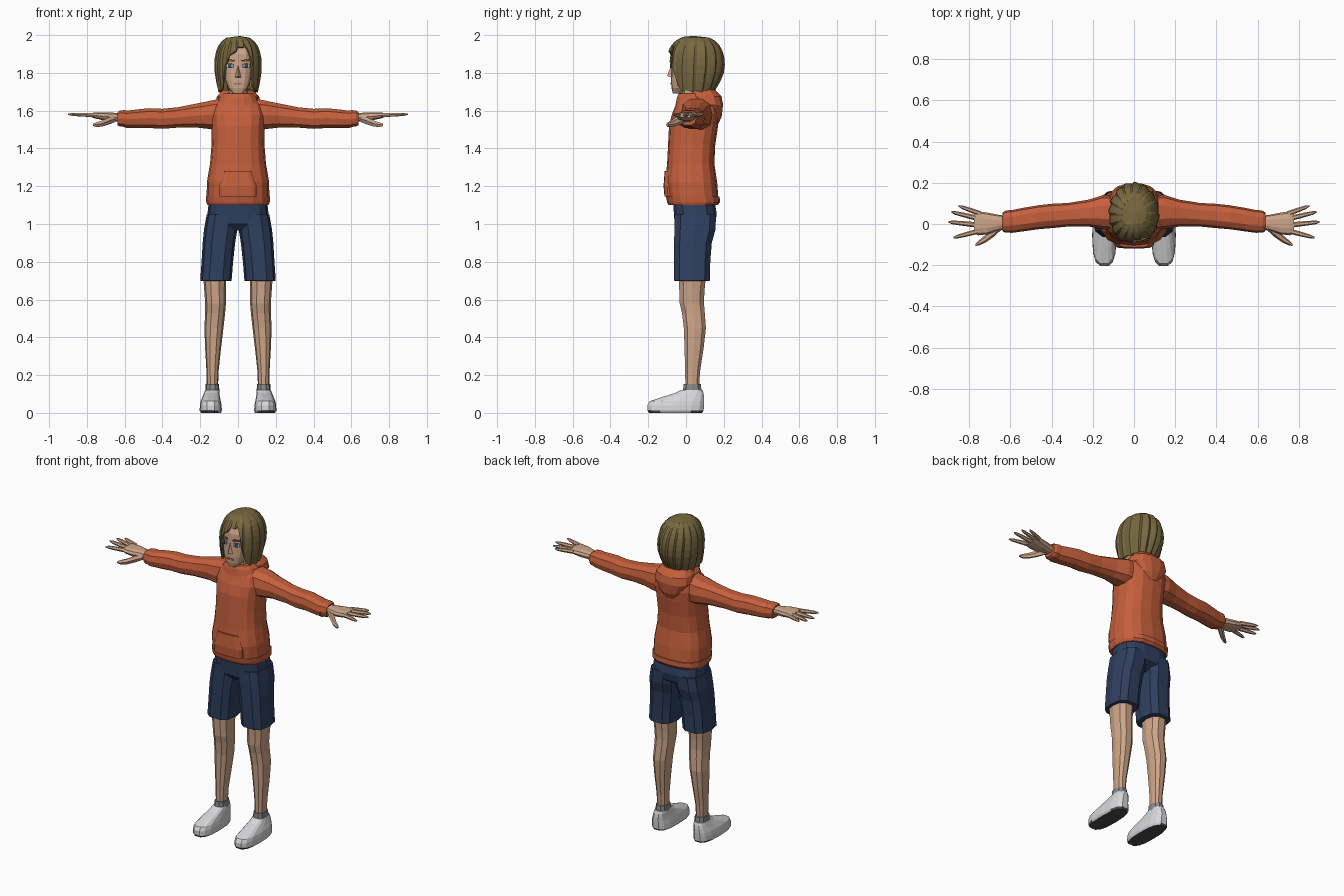
import bpy, bmesh, math
from mathutils import Matrix

def mat(name, r, g, b):
    m = bpy.data.materials.new(name)
    m.diffuse_color = (r, g, b, 1)
    return m

ORANGE = mat("orange cloth", 0.56, 0.115, 0.045)
NAVY = mat("navy cloth", 0.028, 0.05, 0.115)
SKIN = mat("skin", 0.62, 0.38, 0.25)
HAIR = mat("dark blond hair", 0.19, 0.14, 0.05)
SHOE = mat("light grey shoe", 0.68, 0.68, 0.70)
SOCK = mat("grey sock", 0.25, 0.25, 0.26)
SOLE = mat("dark sole", 0.07, 0.07, 0.075)
WHITE = mat("eye white", 0.65, 0.63, 0.62)
BLUE = mat("eye blue", 0.04, 0.06, 0.13)
LIP = mat("lip", 0.38, 0.17, 0.12)

def finish(name, bm, mats, mirror=False):
    bmesh.ops.recalc_face_normals(bm, faces=bm.faces)
    me = bpy.data.meshes.new(name)
    bm.to_mesh(me)
    bm.free()
    for m in mats:
        me.materials.append(m)
    ob = bpy.data.objects.new(name, me)
    bpy.context.collection.objects.link(ob)
    if mirror:
        ob.modifiers.new("mirror", 'MIRROR').use_mirror_merge = False
    return ob

def loft(name, axis, rings, mats, n=10, e=2.5, mirror=False):
    """Rings are (position, a_min, a_max, b_min, b_max) across the axis."""
    bm = bmesh.new()
    loops = []
    for p, a0, a1, b0, b1 in rings:
        loop = []
        for i in range(n):
            t = 2 * math.pi * i / n
            c, s = math.cos(t), math.sin(t)
            a = (a0 + a1) / 2 + (a1 - a0) / 2 * math.copysign(abs(c) ** (2 / e), c)
            b = (b0 + b1) / 2 + (b1 - b0) / 2 * math.copysign(abs(s) ** (2 / e), s)
            loop.append(bm.verts.new((a, b, p) if axis == 'z' else (p, a, b)))
        loops.append(loop)
    for l0, l1 in zip(loops, loops[1:]):
        for i in range(n):
            j = (i + 1) % n
            bm.faces.new((l0[i], l0[j], l1[j], l1[i]))
    bm.faces.new(loops[0])
    bm.faces.new(loops[-1])
    return finish(name, bm, mats, mirror)

def plate(name, loc, size, m, turn=0, tilt=0, mirror=True):
    bm = bmesh.new()
    bmesh.ops.create_cube(bm, size=1)
    M = (Matrix.Translation(loc) @ Matrix.Rotation(math.radians(turn), 4, 'Z')
         @ Matrix.Rotation(math.radians(tilt), 4, 'Y') @ Matrix.Diagonal((*size, 1)))
    bmesh.ops.transform(bm, matrix=M, verts=bm.verts)
    return finish(name, bm, [m], mirror)

def sym(rows):
    return [(z, -w, w, y0, y1) for z, w, y0, y1 in rows]

# Hoodie body, waistband, pocket, hood and collar
loft("hoodie_body", 'z', sym([
    (1.13, .166, -.10, .172), (1.22, .165, -.11, .165), (1.32, .148, -.10, .15),
    (1.42, .14, -.095, .155), (1.52, .142, -.09, .17), (1.58, .15, -.075, .175),
    (1.63, .135, -.055, .17), (1.675, .085, -.03, .14)]), [ORANGE], 16, 2.6)
loft("hoodie_waistband", 'z', sym([
    (1.10, .162, -.092, .168), (1.115, .168, -.10, .18), (1.145, .17, -.106, .178)]),
    [ORANGE], 16, 2.6)
loft("hoodie_pocket", 'z', sym([
    (1.145, .10, -.114, 0), (1.20, .10, -.119, 0), (1.28, .075, -.113, 0)]), [ORANGE], 16, 5)
loft("hood", 'z', sym([
    (1.53, .03, .13, .172), (1.57, .075, .09, .19), (1.63, .118, .03, .198),
    (1.675, .112, .02, .19), (1.71, .08, .03, .155)]), [ORANGE], 14)
loft("collar", 'z', sym([
    (1.63, .12, -.058, .15), (1.67, .10, -.05, .14), (1.69, .078, -.04, .12)]), [ORANGE], 14)

# Sleeves and cuffs
loft("sleeve", 'x', [
    (.07, -.03, .14, 1.49, 1.672), (.15, -.025, .14, 1.50, 1.655), (.22, -.012, .118, 1.508, 1.64),
    (.32, -.012, .102, 1.508, 1.62), (.40, -.02, .098, 1.502, 1.612), (.47, -.026, .09, 1.506, 1.615),
    (.54, -.036, .078, 1.506, 1.608), (.60, -.044, .066, 1.508, 1.60)], [ORANGE], 10, 2.5, True)
loft("cuff", 'x', [
    (.585, -.036, .062, 1.514, 1.60), (.60, -.042, .068, 1.512, 1.605),
    (.625, -.042, .064, 1.515, 1.602), (.638, -.034, .054, 1.522, 1.594)], [ORANGE], 10, 2.5, True)

# Hands, fingers and thumbs
loft("palm", 'x', [
    (.62, -.025, .04, 1.54, 1.585), (.66, -.032, .045, 1.542, 1.59), (.71, -.05, .055, 1.548, 1.592),
    (.755, -.055, .062, 1.558, 1.592), (.775, -.045, .055, 1.564, 1.588)], [SKIN], 10, 2.6, True)
for name, x0, y0, x1, y1 in [("little_finger", .745, .05, .85, .087), ("ring_finger", .76, .028, .885, .058),
                             ("middle_finger", .765, -.004, .90, .01), ("index_finger", .755, -.035, .875, -.066)]:
    rings = []
    for t, r in [(0, .013), (.5, .0115), (.85, .009), (1, .004)]:
        x, y, z = x0 + (x1 - x0) * t, y0 + (y1 - y0) * t, 1.577 + .004 * t
        rings.append((x, y - r, y + r, z - r, z + r))
    loft(name, 'x', rings, [SKIN], 6, 2, True)
loft("thumb", 'x', [
    (.645, -.03, .01, 1.54, 1.575), (.68, -.062, -.015, 1.525, 1.57), (.72, -.09, -.052, 1.513, 1.55),
    (.75, -.103, -.078, 1.512, 1.54), (.768, -.106, -.094, 1.518, 1.532)], [SKIN], 6, 2, True)

# Shorts
loft("shorts_seat", 'z', sym([
    (.965, .07, -.03, .10), (1.0, .15, -.062, .155), (1.05, .162, -.066, .165),
    (1.115, .155, -.07, .155)]), [NAVY], 14, 2.8)
loft("shorts_leg", 'z', [
    (.698, .04, .192, -.058, .122), (.70, .034, .20, -.066, .13), (.80, .026, .193, -.066, .132),
    (.90, .015, .187, -.066, .14), (.97, .004, .18, -.066, .16), (1.05, 0, .166, -.064, .163)],
    [NAVY], 10, 2.8, True)

# Legs, socks and shoes
loft("leg", 'z', [
    (.12, .106, .165, -.005, .07), (.22, .103, .167, -.006, .076), (.34, .09, .174, -.01, .095),
    (.45, .077, .178, -.014, .108), (.53, .068, .174, -.024, .102), (.58, .064, .174, -.036, .098),
    (.64, .064, .178, -.038, .10), (.72, .062, .184, -.042, .108)], [SKIN], 10, 2.4, True)
loft("sock", 'z', [
    (.09, .10, .17, -.02, .085), (.12, .099, .172, -.018, .084), (.152, .1, .171, -.014, .08)],
    [SOCK], 10, 2.4, True)
shoe = loft("shoe", 'z', [
    (0, .09, .196, -.198, .088), (.012, .085, .203, -.207, .096), (.04, .087, .202, -.207, .098),
    (.062, .091, .198, -.195, .099), (.085, .096, .188, -.125, .098), (.105, .098, .18, -.06, .094),
    (.122, .101, .174, -.025, .088)], [SHOE, SOLE], 14, 2.8, True)
for p in shoe.data.polygons:
    if p.normal.z < -.5:
        p.material_index = 1

# Head and neck
loft("neck", 'z', sym([(1.62, .055, -.02, .08), (1.74, .05, -.03, .075)]), [SKIN], 10)
loft("head", 'z', sym([
    (1.692, .028, -.07, -.02), (1.72, .052, -.077, .03), (1.76, .068, -.079, .08),
    (1.82, .078, -.078, .11), (1.90, .08, -.075, .12), (1.95, .06, -.055, .10)]), [SKIN], 16, 3)
bm = bmesh.new()
v = [bm.verts.new(c) for c in [(0, -.076, 1.845), (-.017, -.076, 1.775), (.017, -.076, 1.775), (0, -.10, 1.784)]]
for f in [(0, 1, 3), (0, 3, 2), (1, 2, 3), (0, 2, 1)]:
    bm.faces.new([v[i] for i in f])
finish("nose", bm, [SKIN])

# Face details
plate("eye_white", (.042, -.0745, 1.838), (.036, .009, .02), WHITE, 16)
plate("iris", (.043, -.0765, 1.838), (.019, .009, .022), BLUE, 16)
plate("eyebrow", (.042, -.0745, 1.866), (.044, .009, .009), HAIR, 16, -6)
plate("mouth", (0, -.079, 1.742), (.046, .008, .008), LIP, mirror=False)

# Hair: overlapping locks from the crown down to an uneven hem
HEM = [(-180, 1.705), (-90, 1.695), (-52, 1.70), (-43, 1.73), (-36, 1.83), (-20, 1.89), (0, 1.925),
       (20, 1.94), (30, 1.915), (40, 1.82), (46, 1.72), (60, 1.70), (90, 1.695), (180, 1.705)]

def hem(a):
    for (a0, z0), (a1, z1) in zip(HEM, HEM[1:]):
        if a0 <= a <= a1:
            return z0 + (z1 - z0) * (a - a0) / (a1 - a0)

bm = bmesh.new()
COLS, ROWS = 64, 9
crown = bm.verts.new((.01, .05, 1.995))
cols = []
for k in range(COLS):
    a = -180 + 360 * k / COLS
    step = (k % 4) / 3
    low = hem(a) + .012 * (1 - step)
    back = (1 - math.cos(math.radians(a))) / 2
    col = []
    for j in range(1, ROWS + 1):
        t = j / ROWS
        z = 1.995 - (1.995 - low) * t ** 1.6
        if z > 1.83:
            r = (1 - ((z - 1.83) / .168) ** 2.5) ** .4
        else:
            r = 1 - (.10 + .26 * back ** 2) * ((1.83 - z) / .13) ** 1.6
        r *= .945 + .06 * step
        # locks twist slightly as they leave the crown
        q = math.radians(a + 14 * (1 - t) * back)
        col.append(bm.verts.new((.125 * r * math.sin(q), .05 - .155 * r * math.cos(q), z)))
    cols.append(col)
for k in range(COLS):
    c0, c1 = cols[k], cols[(k + 1) % COLS]
    bm.faces.new((crown, c0[0], c1[0]))
    for j in range(ROWS - 1):
        bm.faces.new((c0[j], c0[j + 1], c1[j + 1], c1[j]))
hair = finish("hair", bm, [HAIR])
sol = hair.modifiers.new("thickness", 'SOLIDIFY')
sol.thickness = .012
sol.offset = -1
